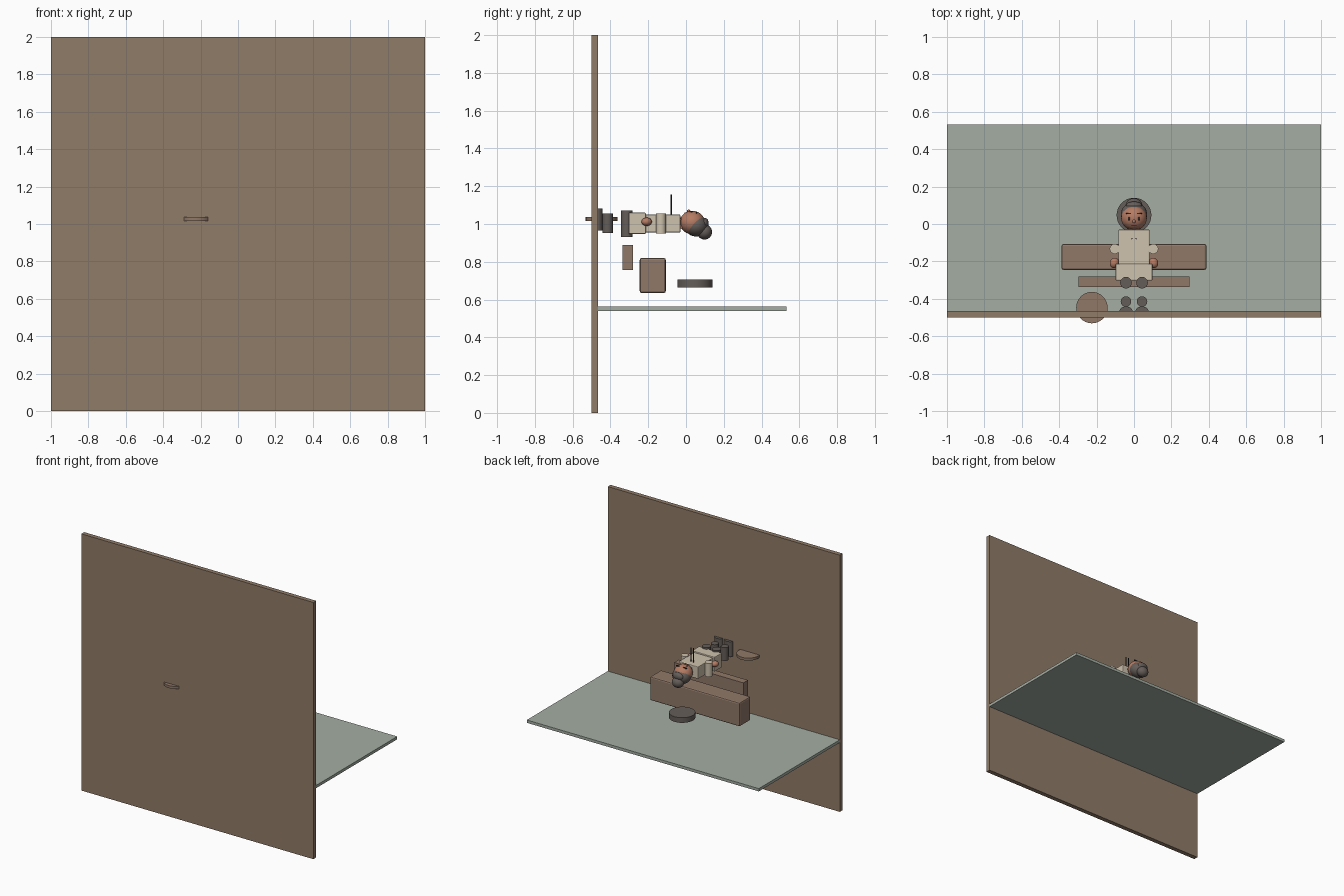
import bpy, math

if "Cube" in bpy.data.objects:
    bpy.data.objects.remove(bpy.data.objects["Cube"])


def material(name, r, g, b):
    m = bpy.data.materials.new(name)
    m.diffuse_color = (r, g, b, 1)
    m.use_nodes = True
    m.node_tree.nodes["Principled BSDF"].inputs["Base Color"].default_value = m.diffuse_color
    return m


WOOD = material("brown panel", 0.28, 0.20, 0.14)
BENCH = material("warm brown", 0.28, 0.19, 0.14)
SAGE = material("sage green", 0.37, 0.42, 0.365)
CREAM = material("cream cloth", 0.62, 0.54, 0.42)
SKIN = material("skin", 0.46, 0.20, 0.125)
DARK = material("dark grey", 0.13, 0.11, 0.10)
BLACK = material("near black", 0.025, 0.02, 0.02)
LIP = material("lip red", 0.30, 0.08, 0.06)


def finish(name, mat, smooth=False):
    o = bpy.context.object
    o.name = name
    o.data.materials.append(mat)
    bpy.ops.object.transform_apply(location=False, rotation=True, scale=True)
    if smooth:
        bpy.ops.object.shade_smooth_by_angle()
    return o


def box(name, mat, x, y, z, bevel=0):
    """Box from (low, high) ranges."""
    bpy.ops.mesh.primitive_cube_add(size=1, location=[(a + b) / 2 for a, b in (x, y, z)])
    bpy.context.object.scale = [b - a for a, b in (x, y, z)]
    o = finish(name, mat)
    if bevel:
        mod = o.modifiers.new("soft edges", 'BEVEL')
        mod.width, mod.segments = bevel, 2
    return o


def drum(name, mat, x, y, z, rx, ry=None, sides=32):
    """Upright round column with a (low, high) z range."""
    bpy.ops.mesh.primitive_cylinder_add(vertices=sides, radius=1, depth=1,
                                        location=(x, y, (z[0] + z[1]) / 2))
    bpy.context.object.scale = (rx, ry or rx, z[1] - z[0])
    return finish(name, mat, True)


def ball(name, mat, loc, radii, turn=0):
    bpy.ops.mesh.primitive_uv_sphere_add(segments=24, ring_count=14, radius=1, location=loc)
    bpy.context.object.scale = radii
    bpy.context.object.rotation_euler.z = turn
    return finish(name, mat, True)


# Large panels
box("upright_panel", WOOD, (-1, 1), (-0.5, -0.465), (0, 2))
box("level_panel", SAGE, (-1, 1), (-0.465, 0.532), (0.54, 0.562))

# Furniture
box("bench_block", BENCH, (-0.387, 0.387), (-0.245, -0.107), (0.635, 0.82), 0.01)
box("bench_bar", BENCH, (-0.298, 0.298), (-0.337, -0.28), (0.757, 0.888))
drum("round_cushion", DARK, 0, 0.047, (0.665, 0.705), 0.093)
drum("round_shelf", BENCH, -0.225, -0.447, (1.017, 1.037), 0.084)

# Body
box("torso", CREAM, (-0.083, 0.083), (-0.217, -0.03), (0.955, 1.05), 0.005)
box("skirt", CREAM, (-0.098, 0.098), (-0.303, -0.213), (0.947, 1.06), 0.005)
drum("neck", SKIN, 0, -0.03, (0.975, 1.03), 0.03)

# Head, hair and bun
ball("head", SKIN, (0, 0.033, 1.008), (0.069, 0.067, 0.062))
ball("hair_cap", DARK, (0, 0.053, 0.992), (0.070, 0.062, 0.058))
ball("hair_bun", DARK, (0, 0.098, 0.958), (0.045, 0.04, 0.04))
ball("hair_fringe", DARK, (0, 0.098, 1.005), (0.044, 0.022, 0.028))

# Mirrored parts
for s, side in ((-1, "left"), (1, "right")):
    drum(side + "_arm", CREAM, s * 0.103, -0.133, (0.95, 1.055), 0.027)
    ball(side + "_hand", SKIN, (s * 0.105, -0.208, 1.012), (0.024, 0.028, 0.022), s * 0.4)
    drum(side + "_thigh", DARK, s * 0.043, -0.314, (0.93, 1.072), 0.031)
    drum(side + "_shin", DARK, s * 0.043, -0.415, (0.952, 1.055), 0.028)
    drum(side + "_shoe", DARK, s * 0.043, -0.468, (0.965, 1.082), 0.035, 0.027)
    drum(side + "_rod", BLACK, s * 0.011, -0.078, (1.04, 1.157), 0.004, sides=8)
    ball(side + "_eye", BLACK, (s * 0.026, 0.028, 1.064), (0.007, 0.009, 0.004))
    box(side + "_brow", BLACK, sorted((s * 0.015, s * 0.044)), (0.053, 0.059), (1.056, 1.065))

ball("nose", SKIN, (0, 0.014, 1.069), (0.008, 0.010, 0.007))
box("mouth", LIP, (-0.014, 0.014), (-0.009, -0.003), (1.052, 1.061))
